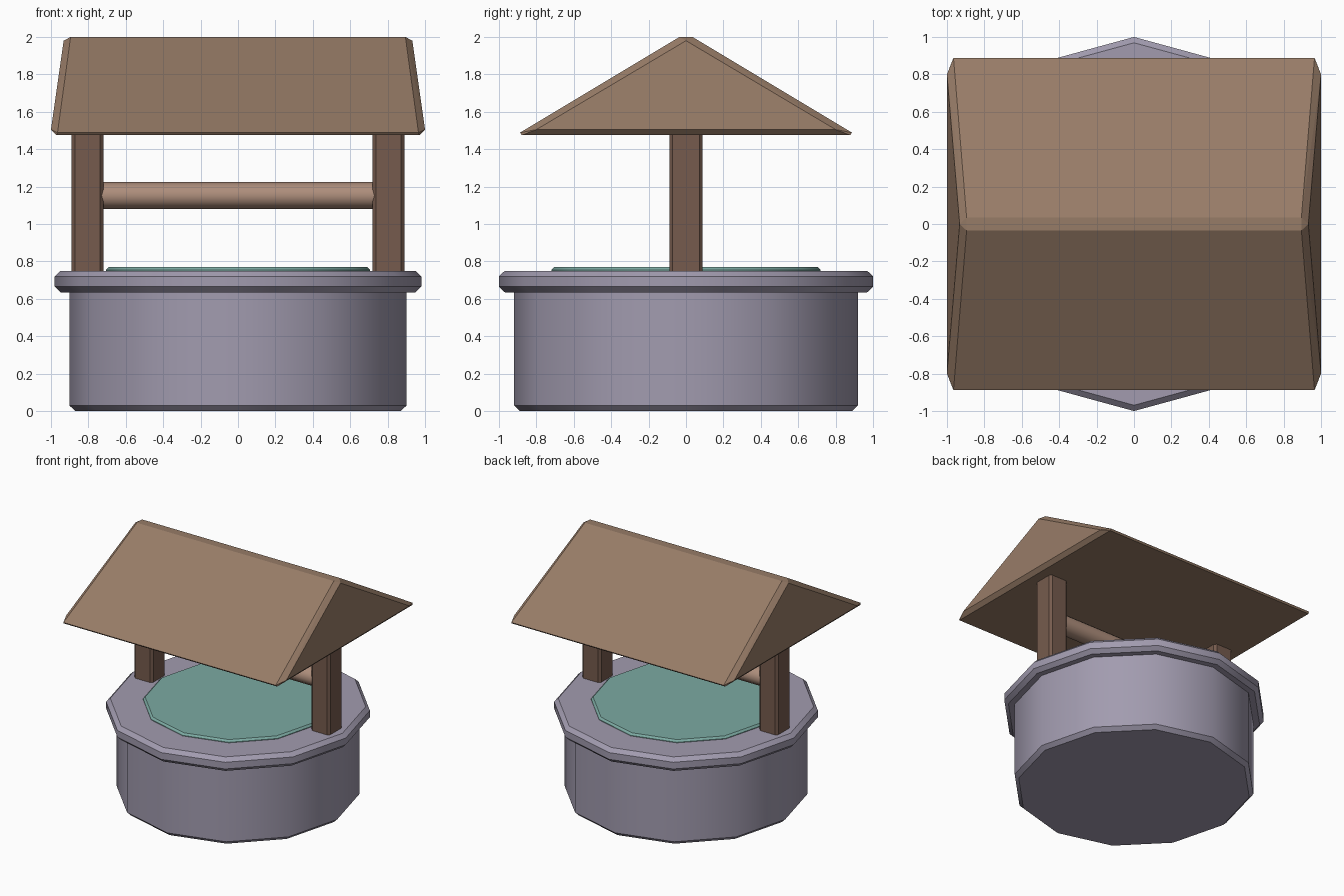
import bpy, bmesh
from math import radians
from mathutils import Matrix

if "Cube" in bpy.data.objects:
    bpy.data.objects.remove(bpy.data.objects["Cube"])


def material(name, rgb):
    m = bpy.data.materials.new(name)
    m.diffuse_color = (*rgb, 1)
    m.use_nodes = True
    m.node_tree.nodes["Principled BSDF"].inputs["Base Color"].default_value = m.diffuse_color
    return m


STONE = material("stone", (0.36, 0.33, 0.43))
WATER = material("water", (0.20, 0.40, 0.36))
ROOF = material("roof_wood", (0.31, 0.20, 0.135))
POST = material("post_wood", (0.18, 0.105, 0.075))
BEAM = material("beam_wood", (0.42, 0.27, 0.20))


def finish(bm, name, mat, bevel=0, smooth=True):
    bmesh.ops.recalc_face_normals(bm, faces=bm.faces)
    mesh = bpy.data.meshes.new(name)
    bm.to_mesh(mesh)
    bm.free()
    mesh.materials.append(mat)
    ob = bpy.data.objects.new(name, mesh)
    bpy.context.collection.objects.link(ob)
    if bevel:
        mod = ob.modifiers.new("bevel", "BEVEL")
        mod.width, mod.segments = bevel, 1
        mod.limit_method, mod.angle_limit = "ANGLE", radians(40)
    if smooth:
        bpy.ops.object.select_all(action="DESELECT")
        ob.select_set(True)
        bpy.context.view_layer.objects.active = ob
        bpy.ops.object.shade_smooth_by_angle(angle=radians(35))
    return ob


def drum(name, mat, radius, z0, z1, bevel):
    # twelve-sided disc, slightly narrower in x
    bm = bmesh.new()
    m = Matrix.Translation((0, 0, (z0 + z1) / 2)) @ Matrix.Diagonal((0.98, 1, 1, 1))
    bmesh.ops.create_cone(bm, cap_ends=True, segments=12, radius1=radius,
                          radius2=radius, depth=z1 - z0, matrix=m)
    finish(bm, name, mat, bevel)


# stone wall, rim and water
drum("well_wall", STONE, 0.92, 0, 0.70, 0.03)
drum("well_rim", STONE, 1.0, 0.635, 0.75, 0.03)
drum("water", WATER, 0.72, 0.66, 0.77, 0.015)

# two posts
for side, name in ((-1, "left_post"), (1, "right_post")):
    bm = bmesh.new()
    m = Matrix.Translation((side * 0.805, 0, 1.115)) @ Matrix.Diagonal((0.17, 0.178, 0.83, 1))
    bmesh.ops.create_cube(bm, size=1, matrix=m)
    finish(bm, name, POST, 0.018, smooth=False)

# winding beam between the posts
bm = bmesh.new()
m = (Matrix.Translation((0, 0, 1.152)) @ Matrix.Diagonal((1, 1.1, 1, 1))
     @ Matrix.Rotation(radians(90), 4, "Y"))
bmesh.ops.create_cone(bm, cap_ends=True, segments=12, radius1=0.073,
                      radius2=0.073, depth=1.52, matrix=m)
finish(bm, "winding_beam", BEAM)

# solid gabled roof with chamfered edges, hull of mirrored corner points
bm = bmesh.new()
corners = [(1.0, 0.80, 1.505), (0.965, 0.888, 1.488), (0.97, 0.877, 1.475),
           (0.895, 0.035, 2.0)]
for sx in (-1, 1):
    bm.verts.new((sx * 0.932, 0, 1.98))
    for sy in (-1, 1):
        for x, y, z in corners:
            bm.verts.new((sx * x, sy * y, z))
bmesh.ops.convex_hull(bm, input=bm.verts)
bmesh.ops.dissolve_limit(bm, angle_limit=radians(1), verts=bm.verts, edges=bm.edges)
finish(bm, "roof", ROOF, smooth=False)
